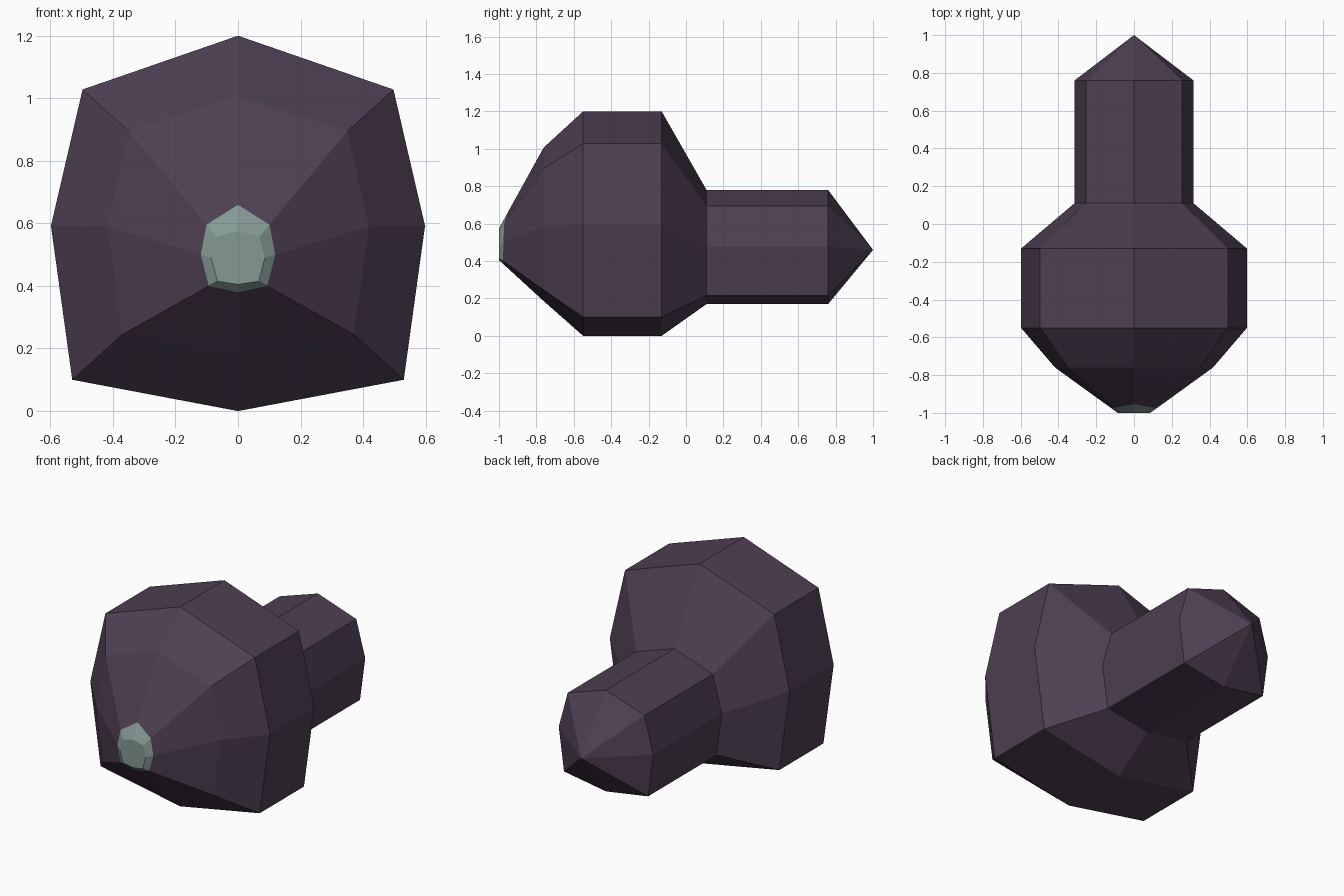
import bpy, bmesh
from mathutils import Vector

if "Cube" in bpy.data.objects:
    bpy.data.objects.remove(bpy.data.objects["Cube"])


def material(name, rgb):
    m = bpy.data.materials.new(name)
    m.diffuse_color = (*rgb, 1)
    m.use_nodes = True
    m.node_tree.nodes["Principled BSDF"].inputs["Base Color"].default_value = m.diffuse_color
    return m


def ring(half, y):
    """Half profile (top, upper, side, lower, bottom) mirrored to eight points."""
    pts = half + [(-x, z) for x, z in reversed(half[1:-1])]
    return [Vector((x, y, z)) for x, z in pts]


# Cross-sections of the body, front to back
snout = ring([(0, .575), (.068, .557), (.086, .49), (.066, .415), (0, .405)], -1.0)
face = ring([(0, 1.008), (.35, .895), (.418, .59), (.37, .245), (0, .185)], -.76)
big = [(0, 1.2), (.497, 1.028), (.598, .592), (.53, .10), (0, 0)]
small = [(0, .78), (.255, .695), (.315, .475), (.28, .215), (0, .17)]

# Edge of the pale patch, part way along the tapered front
reach = [.195, .115, .10, .09, .115, .09, .10, .115]
patch = [a.lerp(b, t) for a, b, t in zip(snout, face, reach)]

rings = [snout, patch, face, ring(big, -.55), ring(big, -.13),
         ring(small, .11), ring(small, .76)]

# Loft the rings, with a flat tip in front and a pointed end behind
bm = bmesh.new()
loops = [[bm.verts.new(p) for p in r] for r in rings]
bm.faces.new(loops[0]).material_index = 1
for i, (a, b) in enumerate(zip(loops, loops[1:])):
    for k in range(8):
        n = (k + 1) % 8
        f = bm.faces.new((a[k], a[n], b[n], b[k]))
        f.material_index = 1 if i == 0 else 0
tip = bm.verts.new((0, 1.0, .46))
for k in range(8):
    bm.faces.new((loops[-1][k], loops[-1][(k + 1) % 8], tip))
bmesh.ops.recalc_face_normals(bm, faces=bm.faces[:])

mesh = bpy.data.meshes.new("body")
bm.to_mesh(mesh)
bm.free()
mesh.materials.append(material("dark purple", (.076, .050, .084)))
mesh.materials.append(material("pale grey green", (.235, .320, .300)))
body = bpy.data.objects.new("body", mesh)
bpy.context.collection.objects.link(body)
